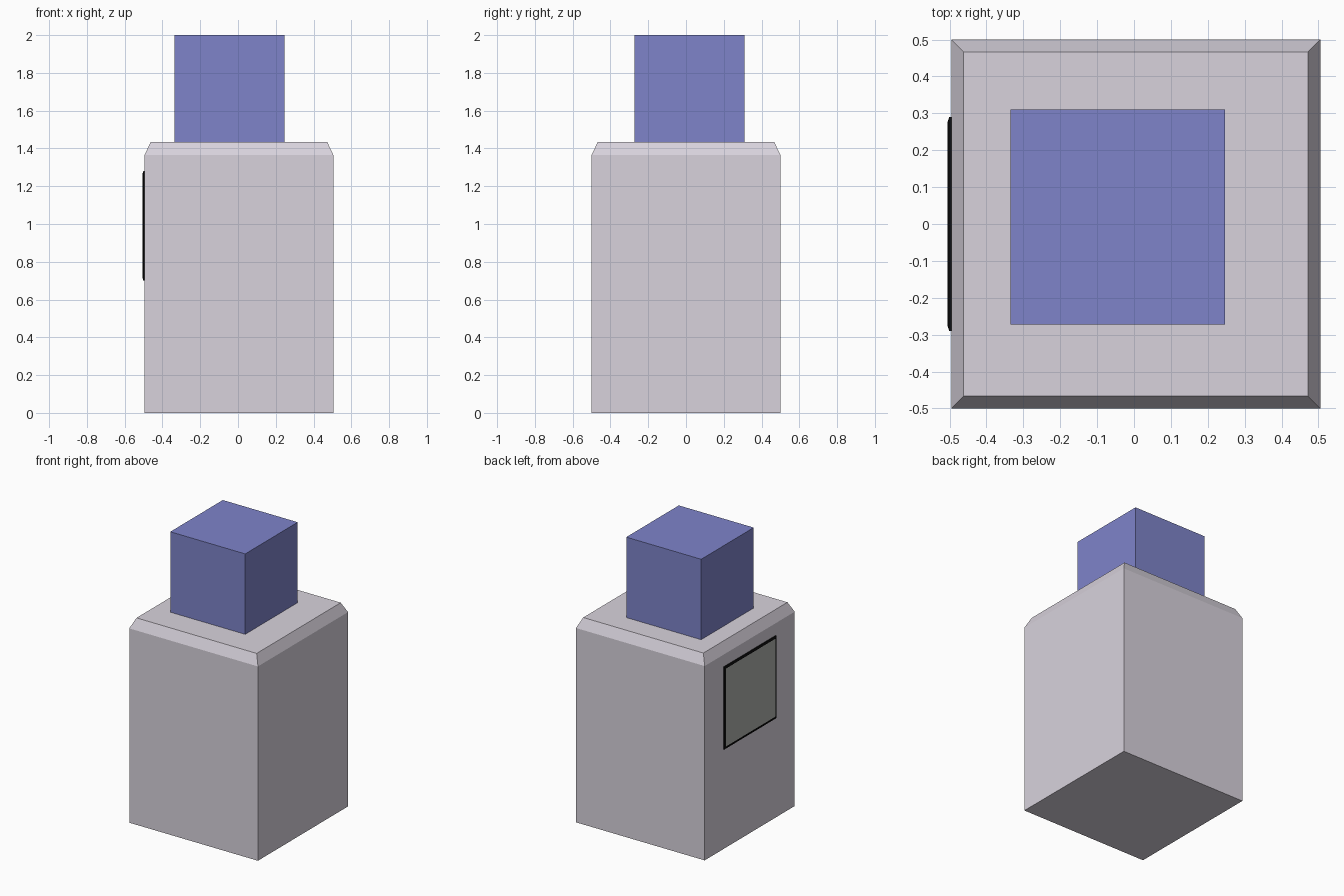
import bpy, bmesh

if "Cube" in bpy.data.objects:
    bpy.data.objects.remove(bpy.data.objects["Cube"])


def material(name, rgb):
    m = bpy.data.materials.new(name)
    m.diffuse_color = (*rgb, 1)
    m.use_nodes = True
    m.node_tree.nodes["Principled BSDF"].inputs["Base Color"].default_value = m.diffuse_color
    return m


def box(bm, lo, hi):
    geo = bmesh.ops.create_cube(bm, size=1)
    for v in geo["verts"]:
        v.co = [a + (b - a) * (c + 0.5) for a, b, c in zip(lo, hi, v.co)]


def finish(name, bm, mats):
    bmesh.ops.recalc_face_normals(bm, faces=bm.faces)
    mesh = bpy.data.meshes.new(name)
    bm.to_mesh(mesh)
    bm.free()
    obj = bpy.data.objects.new(name, mesh)
    bpy.context.collection.objects.link(obj)
    for m in mats:
        mesh.materials.append(m)
    return obj


pale = material("pale_lilac", (0.69, 0.65, 0.72))
blue = material("blue", (0.21, 0.23, 0.59))
black = material("black", (0.004, 0.004, 0.004))
grey = material("panel_grey", (0.42, 0.43, 0.41))

# Body: box whose top face is inset and raised into a chamfer
bm = bmesh.new()
box(bm, (-0.495, -0.5, 0), (0.505, 0.5, 1.365))
top = max(bm.faces, key=lambda f: f.calc_center_median().z)
bmesh.ops.inset_region(bm, faces=[top], thickness=0.047, depth=0)
for v in top.verts:
    v.co.z = 1.435
finish("body", bm, [pale])

# Cap: slightly off-centre cube
bm = bmesh.new()
box(bm, (-0.335, -0.273, 1.42), (0.247, 0.31, 2.0))
finish("cap", bm, [blue])

# Window: thin plate on the left side with a sloped black rim and grey panel
bm = bmesh.new()
box(bm, (-0.501, -0.29, 0.70), (-0.49, 0.29, 1.28))
pane = min(bm.faces, key=lambda f: f.calc_center_median().x)
bmesh.ops.inset_region(bm, faces=[pane], thickness=0.018, depth=0)
for v in pane.verts:
    v.co.x = -0.505
bmesh.ops.inset_region(bm, faces=[pane], thickness=0.005, depth=0)
for v in pane.verts:
    v.co.x = -0.503
pane.material_index = 1
finish("side_window", bm, [black, grey])
